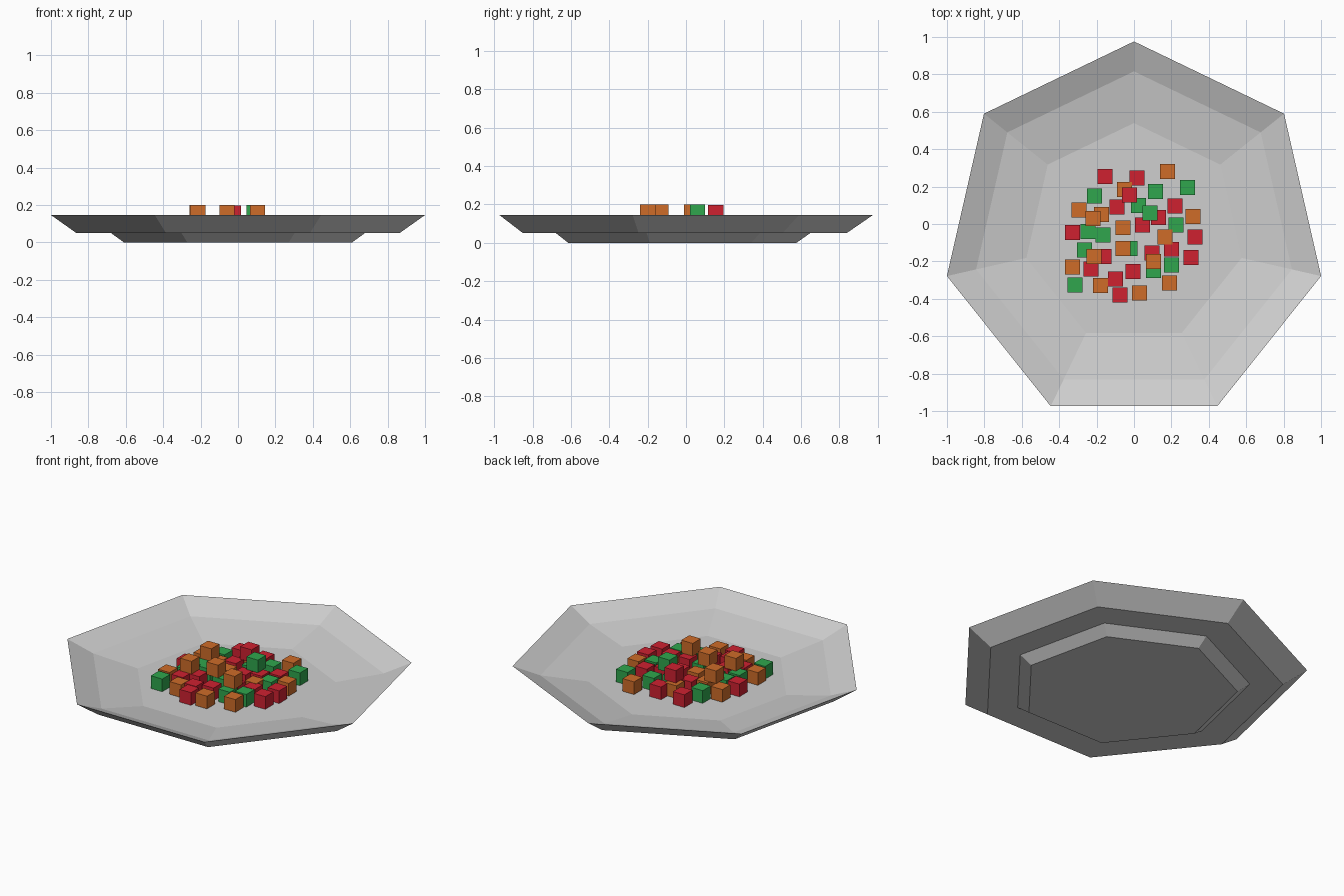
import bpy, bmesh, math

if "Cube" in bpy.data.objects:
    bpy.data.objects.remove(bpy.data.objects["Cube"])

CENTRE_Y = -0.05   # heptagon centre, so the bounds are centred on y = 0
SIDES = 7
CUBE = 0.08


def material(name, rgb):
    m = bpy.data.materials.new(name)
    m.diffuse_color = (*rgb, 1)
    m.use_nodes = True
    m.node_tree.nodes["Principled BSDF"].inputs["Base Color"].default_value = m.diffuse_color
    return m


def new_object(name, bm, mat):
    bmesh.ops.recalc_face_normals(bm, faces=bm.faces)
    me = bpy.data.meshes.new(name)
    bm.to_mesh(me)
    bm.free()
    me.materials.append(mat)
    ob = bpy.data.objects.new(name, me)
    bpy.context.collection.objects.link(ob)
    return ob


grey = material("pale_grey", (0.62, 0.62, 0.62))
red = material("red", (0.62, 0.015, 0.03))
green = material("green", (0.029, 0.38, 0.075))
orange = material("orange", (0.62, 0.15, 0.022))

# Seven-sided bowl: profile (radius, height) from base, up the outside, over the rim, to the floor
profile = [(0.626, 0), (0.697, 0.05), (0.887, 0.05), (1.026, 0.146),
           (0.866, 0.083), (0.59, 0.036)]
bm = bmesh.new()
rings = []
for r, z in profile:
    ring = []
    for i in range(SIDES):
        a = math.pi / 2 + 2 * math.pi * i / SIDES
        ring.append(bm.verts.new((r * math.cos(a), CENTRE_Y + r * math.sin(a), z)))
    rings.append(ring)
for lo, hi in zip(rings, rings[1:]):
    for i in range(SIDES):
        j = (i + 1) % SIDES
        bm.faces.new((lo[i], lo[j], hi[j], hi[i]))
bm.faces.new(rings[0])    # underside
bm.faces.new(rings[-1])   # inner floor
new_object("bowl", bm, grey)

# Diced pieces: lower layer on the floor, then a few stacked on top
lower = {
    red: [(-.155, .255), (.015, .245), (-.09, .09), (.22, .095), (-.33, -.045), (.045, -.005),
          (.13, .035), (.2, -.135), (.325, -.07), (.305, -.18), (.095, -.155), (-.16, -.175),
          (-.23, -.24), (-.005, -.255), (-.1, -.295), (-.075, -.38)],
    green: [(-.21, .15), (.115, .175), (.285, .195), (.025, .1), (-.245, -.04), (-.165, -.06),
            (-.265, -.14), (-.02, -.13), (.225, -.005), (.2, -.22), (.105, -.25), (-.315, -.325)],
    orange: [(-.05, .185), (.18, .28), (-.295, .075), (-.175, .05), (.315, .04), (-.06, -.02),
             (.165, -.07), (-.33, -.23), (-.18, -.33), (.03, -.37), (.19, -.315)],
}
upper = {
    red: [(-.025, .155)],
    green: [(.085, .06)],
    orange: [(-.22, .03), (-.215, -.175), (-.06, -.13), (.105, -.2)],
}
for layer, z, groups in (("lower", 0.078, lower), ("upper", 0.158, upper)):
    for lift, (mat, spots) in enumerate(groups.items()):
        for n, (x, y) in enumerate(spots):
            bm = bmesh.new()
            bmesh.ops.create_cube(bm, size=CUBE)
            ob = new_object(f"{layer}_{mat.name}_cube_{n + 1}", bm, mat)
            ob.location = (x, y, z + lift * 0.001)
